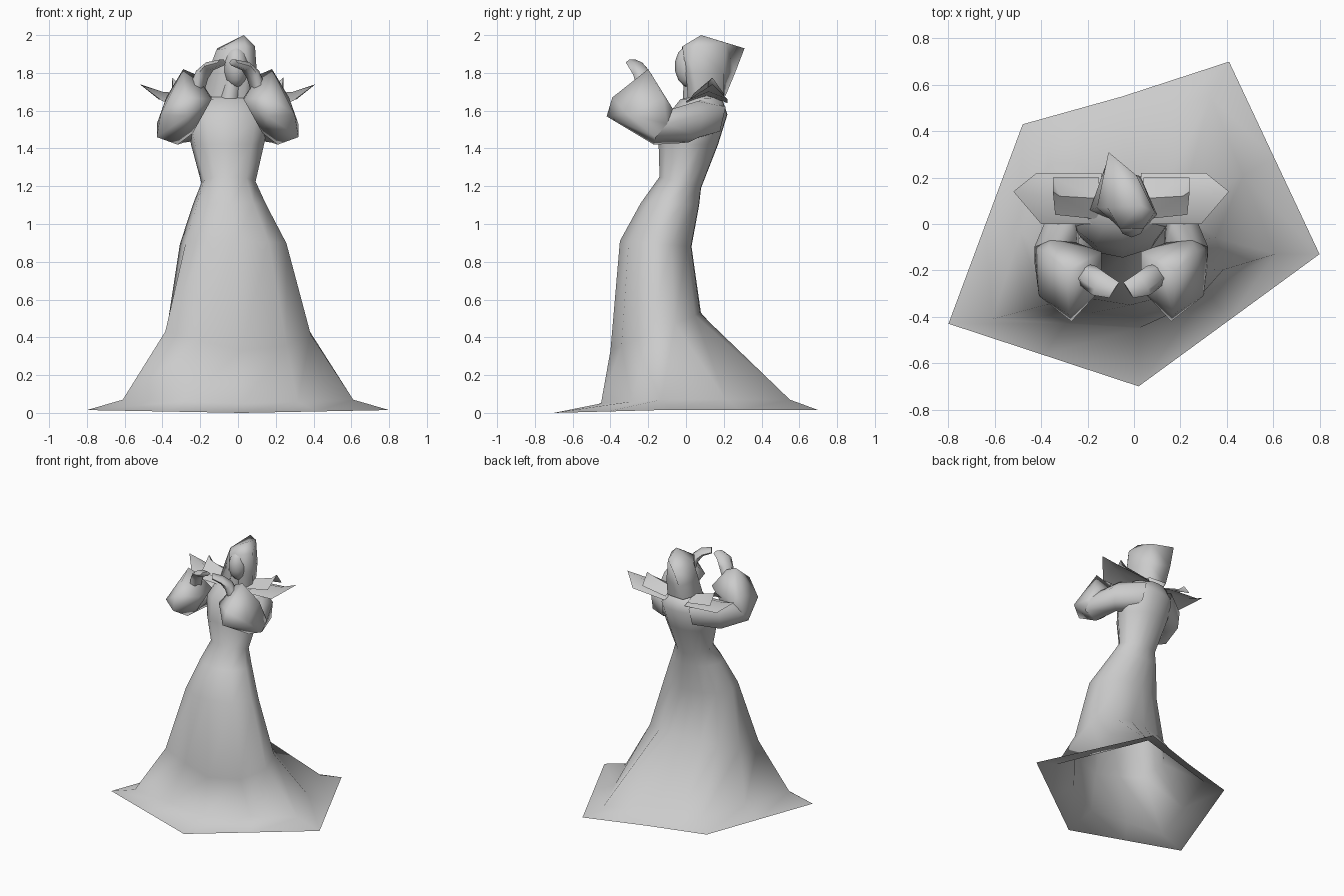
import bpy, bmesh, math
from mathutils import Vector

if "Cube" in bpy.data.objects:
    bpy.data.objects.remove(bpy.data.objects["Cube"])

MID = -0.055  # body's mirror plane


def finish(name, bm, mirror=False, angle=75):
    bmesh.ops.recalc_face_normals(bm, faces=bm.faces)
    if mirror:
        bmesh.ops.translate(bm, verts=bm.verts, vec=(-MID, 0, 0))
    me = bpy.data.meshes.new(name)
    bm.to_mesh(me)
    bm.free()
    ob = bpy.data.objects.new(name, me)
    bpy.context.collection.objects.link(ob)
    if mirror:
        ob.location.x = MID
        ob.modifiers.new("mirror", 'MIRROR').use_mirror_merge = False
    bpy.ops.object.select_all(action='DESELECT')
    ob.select_set(True)
    bpy.context.view_layer.objects.active = ob
    bpy.ops.object.shade_smooth_by_angle(angle=math.radians(angle))
    return ob


def loft(name, rings, mirror=False, tip=None, cap=False, angle=75):
    bm = bmesh.new()
    vs = [[bm.verts.new(p) for p in r] for r in rings]
    n = len(rings[0])
    for a, b in zip(vs, vs[1:]):
        for i in range(n):
            j = (i + 1) % n
            bm.faces.new((a[i], a[j], b[j], b[i]))
    if tip:
        t = bm.verts.new(tip)
        for i in range(n):
            bm.faces.new((vs[-1][i], vs[-1][(i + 1) % n], t))
    if cap:
        bm.faces.new(vs[-1])
        bm.faces.new(vs[0])
    return finish(name, bm, mirror, angle)


def with_midpoints(pts):
    out = []
    for a, b in zip(pts, pts[1:] + pts[:1]):
        out += [Vector(a), (Vector(a) + Vector(b)) / 2]
    return out


ANGLES = [208, 240, 272, 311, 351, 25, 60, 78, 95, 116, 138, 173]


def oval(x0, x1, yf, yb, zf, zb):
    # horizontal section, tilted from front height zf to back height zb
    pts = []
    for a in ANGLES:
        c, s = math.cos(math.radians(a)), math.sin(math.radians(a))
        pts.append(((x0 + x1) / 2 + (x1 - x0) / 2 * c,
                    (yf + yb) / 2 + (yb - yf) / 2 * s,
                    (zf + zb) / 2 + (zb - zf) / 2 * s))
    return pts


# Gown: angular hem, flare, then oval sections up to the neckline
hem = [(-.8, -.43, .015), (.02, -.7, 0), (.8, -.13, .015),
       (.41, .7, .015), (-.05, .55, .015), (-.48, .43, .015)]
flare = [(-.61, -.41, .07), (.02, -.45, .05), (.61, -.13, .07),
         (.33, .55, .07), (-.05, .43, .08), (-.37, .34, .08)]
knee = oval(-.38, .39, -.40, .08, .33, .53)
knee[0], knee[1] = (-.385, -.35, .43), (-.19, -.385, .38)
loft("gown", [
    with_midpoints(hem), with_midpoints(flare), knee,
    oval(-.31, .26, -.35, .03, .91, .88),
    oval(-.24, .15, -.24, .07, 1.11, 1.1),
    oval(-.195, .095, -.14, .08, 1.25, 1.19),
    oval(-.25, .14, -.145, .17, 1.42, 1.42),
    oval(-.28, .17, -.11, .22, 1.56, 1.58),
    oval(-.21, .10, -.03, .19, 1.66, 1.67)],
    tip=(-.055, .07, 1.69), angle=100)

# Neck and face
loft("neck", [oval(-.11, 0, -.02, .12, 1.6, 1.6),
              oval(-.07, .03, -.01, .1, 1.8, 1.8)])
bm = bmesh.new()
bmesh.ops.create_uvsphere(bm, u_segments=10, v_segments=7, radius=1)
bmesh.ops.scale(bm, verts=bm.verts, vec=(.068, .085, .115))
bmesh.ops.translate(bm, verts=bm.verts, vec=(-.01, .025, 1.835))
finish("face", bm)

# Hood, turned slightly and pulled back to a point
loft("hood", [
    [(-.10, .02, 1.66), (-.19, .06, 1.69), (-.12, .21, 1.68),
     (.02, .20, 1.68), (.08, .06, 1.68), (.03, .01, 1.66)],
    [(-.08, .0, 1.80), (-.16, .07, 1.80), (-.12, .26, 1.80),
     (.03, .20, 1.80), (.10, .04, 1.80), (.05, .0, 1.80)],
    [(-.06, -.02, 1.93), (-.115, .07, 1.92), (-.11, .31, 1.93),
     (.01, .21, 1.96), (.09, .05, 1.94), (.04, -.02, 1.94)]],
    tip=(.03, .08, 2.0), angle=90)

# Upper arms: shoulder to elbow
elbow = [(-.36, -.07, 1.61), (-.25, -.08, 1.58), (-.24, -.18, 1.48),
         (-.32, -.17, 1.42), (-.43, -.16, 1.46), (-.43, -.10, 1.53)]
loft("upper_arm", [
    [(-.15, .10, 1.66), (-.16, .0, 1.63), (-.16, -.04, 1.53),
     (-.17, .05, 1.45), (-.18, .18, 1.49), (-.17, .21, 1.62)],
    [(-.29, .06, 1.65), (-.25, .0, 1.61), (-.24, -.03, 1.50),
     (-.29, .01, 1.43), (-.35, .07, 1.46), (-.35, .09, 1.58)],
    elbow], mirror=True)

# Wide bell cuffs
bm = bmesh.new()
for p in elbow + [(-.29, -.20, 1.82), (-.22, -.19, 1.79), (-.14, -.12, 1.67),
                  (-.14, -.28, 1.66), (-.27, -.42, 1.57), (-.28, -.39, 1.67),
                  (-.41, -.31, 1.58), (-.38, -.12, 1.67)]:
    bm.verts.new(p)
bmesh.ops.convex_hull(bm, input=bm.verts)
finish("bell_cuff", bm, True, 75)


# Hands rising out of the cuffs
def ring(c, w, h, d):
    d = Vector(d).normalized()
    u = d.cross(Vector((0, 0, 1))).normalized()
    v = u.cross(d)
    return [Vector(c) + u * w * math.cos(k * math.pi / 3)
            + v * h * math.sin(k * math.pi / 3) for k in range(6)]


loft("hand", [ring((-.23, -.21, 1.68), .045, .045, (.5, -.2, .8)),
              ring((-.19, -.23, 1.79), .055, .035, (.6, -.3, .7)),
              ring((-.15, -.26, 1.835), .055, .025, (.8, -.5, .3)),
              ring((-.085, -.285, 1.855), .04, .018, (.8, -.5, .1))],
     mirror=True, cap=True)


# Pointed shoulder ruffles, two roof-shaped layers per side
def ruffle(name, pts):
    bm = bmesh.new()
    v = [bm.verts.new(p) for p in pts]
    for f in [(0, 1, 4, 3), (1, 2, 5, 4), (3, 4, 6), (4, 5, 6)]:
        bm.faces.new([v[i] for i in f])
    finish(name, bm, True, 60)


ruffle("outer_ruffle",
       [(-.14, .0, 1.64), (-.14, .11, 1.68), (-.14, .22, 1.64),
        (-.40, .0, 1.65), (-.40, .12, 1.70), (-.42, .22, 1.66),
        (-.52, .14, 1.74)])
ruffle("inner_ruffle",
       [(-.15, .02, 1.66), (-.15, .11, 1.70), (-.15, .2, 1.66),
        (-.34, .04, 1.69), (-.32, .12, 1.75), (-.35, .2, 1.69),
        (-.35, .14, 1.775)])
